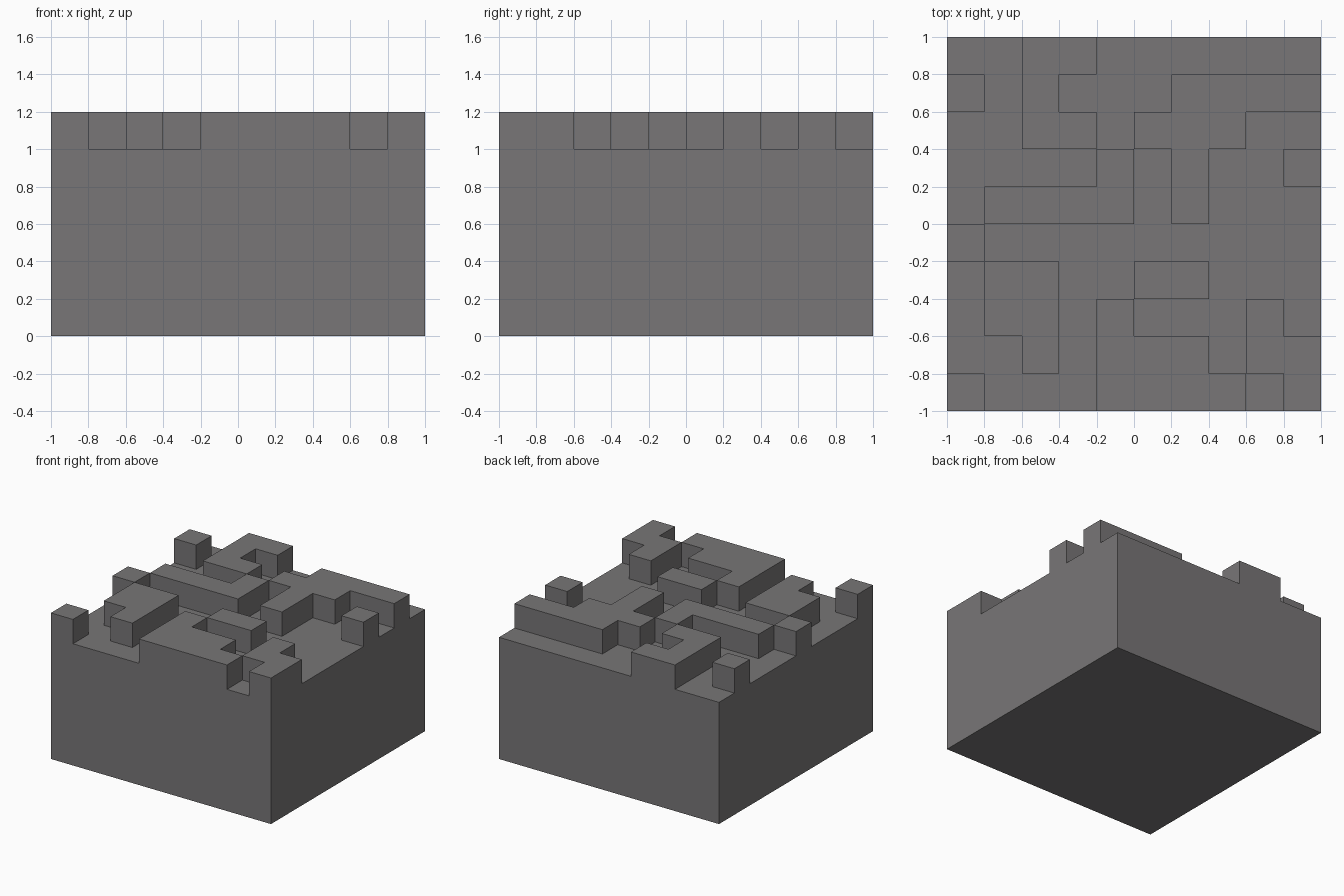
import bpy
import bmesh
from mathutils import Vector

cube = bpy.data.objects.get("Cube")
if cube:
    bpy.data.objects.remove(cube, do_unlink=True)

# Tile plan from the back row to the front row: # is raised, . is low
PLAN = [
    "..##......",
    "#.#...####",
    "..##.###..",
    "....#.#..#",
    ".####.#...",
    "#.........",
    ".##..##...",
    ".##.#...##"[:8] + "#.",
    "..#.###.##",
    "#...####.#",
]
N = len(PLAN)
TILE = 2 / N
LOW, HIGH = 1.0, 1.2


def height(col, row):
    """Top of a tile; zero outside the block."""
    if not (0 <= col < N and 0 <= row < N):
        return 0.0
    return HIGH if PLAN[row][col] == "#" else LOW


def quad(bm, points, outward):
    """Add one face that looks in the outward direction."""
    face = bm.faces.new([bm.verts.new(p) for p in points])
    face.normal_update()
    if face.normal.dot(outward) < 0:
        face.normal_flip()


# Stone material
stone = bpy.data.materials.new("stone_grey")
stone.use_nodes = True
colour = (0.188, 0.182, 0.184, 1)
stone.diffuse_color = colour
bsdf = stone.node_tree.nodes["Principled BSDF"]
bsdf.inputs["Base Color"].default_value = colour
bsdf.inputs["Roughness"].default_value = 0.9

bm = bmesh.new()
up = Vector((0, 0, 1))
for row in range(N):
    for col in range(N):
        centre = Vector((-1 + (col + 0.5) * TILE, 1 - (row + 0.5) * TILE, 0))
        top = height(col, row)

        # Tile top and underside
        corners = [centre + Vector((sx, sy, 0)) * TILE / 2
                   for sx, sy in ((-1, -1), (1, -1), (1, 1), (-1, 1))]
        quad(bm, [c + up * top for c in corners], up)
        quad(bm, corners, -up)

        # Walls wherever the neighbour is lower
        for dx, dy in ((1, 0), (-1, 0), (0, 1), (0, -1)):
            other = height(col + dx, row - dy)
            out = Vector((dx, dy, 0))
            side = Vector((-dy, dx, 0)) * TILE / 2
            a, b = centre + out * TILE / 2 - side, centre + out * TILE / 2 + side
            for z0, z1 in ((0, LOW), (LOW, HIGH)):
                if other <= z0 and z1 <= top:
                    quad(bm, [a + up * z0, b + up * z0, b + up * z1, a + up * z1], out)

bmesh.ops.remove_doubles(bm, verts=bm.verts, dist=0.001)

mesh = bpy.data.meshes.new("stone_block")
bm.to_mesh(mesh)
bm.free()
mesh.materials.append(stone)
block = bpy.data.objects.new("stone_block", mesh)
bpy.context.collection.objects.link(block)
